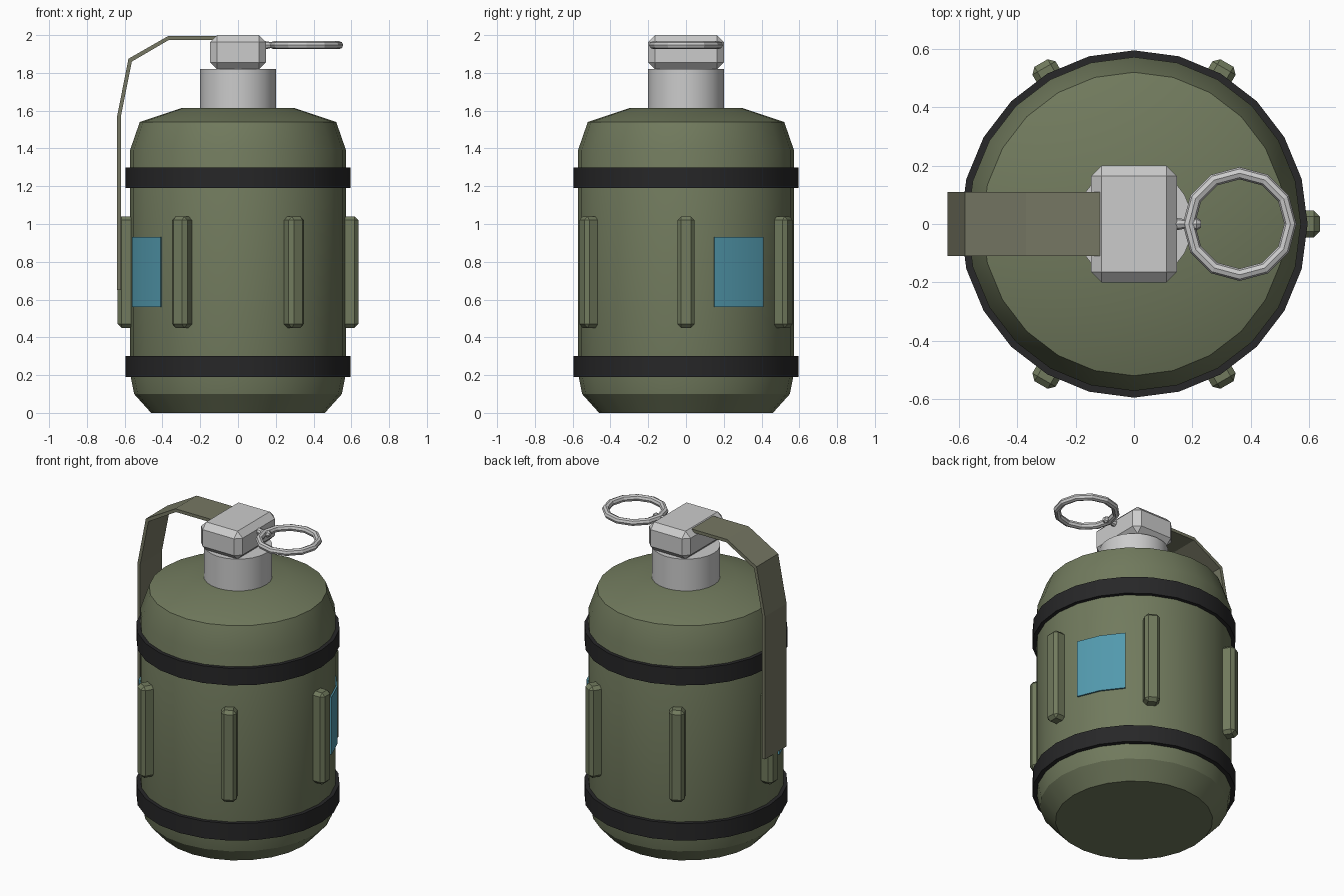
import bpy, bmesh, math
from mathutils import Matrix, Vector

if "Cube" in bpy.data.objects:
    bpy.data.objects.remove(bpy.data.objects["Cube"])


def material(name, rgb):
    m = bpy.data.materials.new(name)
    m.diffuse_color = (*rgb, 1)
    m.use_nodes = True
    m.node_tree.nodes["Principled BSDF"].inputs["Base Color"].default_value = m.diffuse_color
    return m


OLIVE = material("olive", (0.165, 0.195, 0.11))
DRAB = material("drab", (0.18, 0.185, 0.125))
BLACK = material("black", (0.02, 0.02, 0.021))
BLUE = material("blue", (0.085, 0.32, 0.42))


def finish(name, bm, mat=None, smooth=True):
    bmesh.ops.recalc_face_normals(bm, faces=bm.faces[:])
    me = bpy.data.meshes.new(name)
    bm.to_mesh(me)
    bm.free()
    ob = bpy.data.objects.new(name, me)
    bpy.context.collection.objects.link(ob)
    if mat:
        me.materials.append(mat)
    if smooth:
        bpy.ops.object.select_all(action='DESELECT')
        ob.select_set(True)
        bpy.context.view_layer.objects.active = ob
        bpy.ops.object.shade_smooth_by_angle(angle=math.radians(30))
    return ob


def lathe(name, profile, sides, mat=None, closed=False, smooth=True, matrix=None):
    """Revolve (radius, z) points; open profiles get end caps."""
    bm = bmesh.new()
    rings = []
    for r, z in profile:
        rings.append([bm.verts.new((r * math.cos(a), r * math.sin(a), z))
                      for a in (math.tau * i / sides for i in range(sides))])
    pairs = list(zip(rings, rings[1:]))
    if closed:
        pairs.append((rings[-1], rings[0]))
    else:
        bm.faces.new(rings[0])
        bm.faces.new(rings[-1])
    for a, b in pairs:
        for i in range(sides):
            j = (i + 1) % sides
            bm.faces.new((a[i], a[j], b[j], b[i]))
    if matrix:
        bm.transform(matrix)
    return finish(name, bm, mat, smooth)


def box(name, size, matrix, bevel, mat=None):
    bm = bmesh.new()
    bmesh.ops.create_cube(bm, size=1, matrix=Matrix.Diagonal((*size, 1)))
    bmesh.ops.bevel(bm, geom=bm.edges[:], offset=bevel, segments=1,
                    affect='EDGES', profile=0.5)
    bm.transform(matrix)
    return finish(name, bm, mat, False)


# canister body and straps
lathe("body", [(0.46, 0), (0.55, 0.1), (0.572, 0.21), (0.572, 1.39),
               (0.52, 1.54), (0.295, 1.615)], 24, OLIVE)
for name, z in (("lower_strap", 0.19), ("upper_strap", 1.19)):
    lathe(name, [(0.55, z), (0.595, z), (0.595, z + 0.11), (0.55, z + 0.11)],
          24, BLACK, closed=True)

# neck and head block
lathe("neck", [(0.2, 1.58), (0.2, 1.82)], 24)
box("head", (0.295, 0.4, 0.18), Matrix.Translation((0, 0, 1.91)), 0.036)

# vertical grip ribs
for i in range(6):
    turn = Matrix.Rotation(math.radians(60 * i), 4, 'Z')
    box(f"rib_{i + 1}", (0.09, 0.092, 0.59),
        turn @ Matrix.Translation((0.592, 0, 0.745)), 0.02, OLIVE)

# curved label plates on opposite sides
for name, start in (("label_back", 15), ("label_front", 195)):
    bm = bmesh.new()
    cols = []
    for k in range(3):
        a = math.radians(start + 15 * k)
        cols.append([bm.verts.new((r * math.cos(a), r * math.sin(a), z))
                     for r, z in ((0.55, 0.56), (0.582, 0.56), (0.582, 0.93), (0.55, 0.93))])
    for a, b in zip(cols, cols[1:]):
        for i in range(4):
            j = (i + 1) % 4
            bm.faces.new((a[i], a[j], b[j], b[i]))
    bm.faces.new(cols[0])
    bm.faces.new(cols[-1])
    finish(name, bm, BLUE)

# bent safety lever: outer and inner side outlines, extruded across y
bm = bmesh.new()
outline = [(-0.10, 1.995), (-0.37, 1.995), (-0.58, 1.875), (-0.64, 1.57), (-0.64, 0.65),
           (-0.62, 0.65), (-0.62, 1.57), (-0.562, 1.86), (-0.365, 1.975), (-0.10, 1.975)]
face = bm.faces.new([bm.verts.new((x, -0.11, z)) for x, z in outline])
ext = bmesh.ops.extrude_face_region(bm, geom=[face])
bmesh.ops.translate(bm, vec=Vector((0, 0.22, 0)),
                    verts=[v for v in ext["geom"] if isinstance(v, bmesh.types.BMVert)])
finish("lever", bm, DRAB, False)

# pull ring and its pinched pin
tube = [(0.174 + 0.021 * math.cos(math.tau * i / 8), 0.021 * math.sin(math.tau * i / 8))
        for i in range(8)]
lathe("pull_ring", tube, 12, closed=True, smooth=False,
      matrix=Matrix.Translation((0.362, 0, 1.947)))
lathe("pin", [(0.022, 0.13), (0.02, 0.155), (0.012, 0.19), (0.022, 0.215), (0.012, 0.23)], 8,
      smooth=False,
      matrix=Matrix.Translation((0, 0, 1.947)) @ Matrix.Rotation(math.pi / 2, 4, 'Y'))
